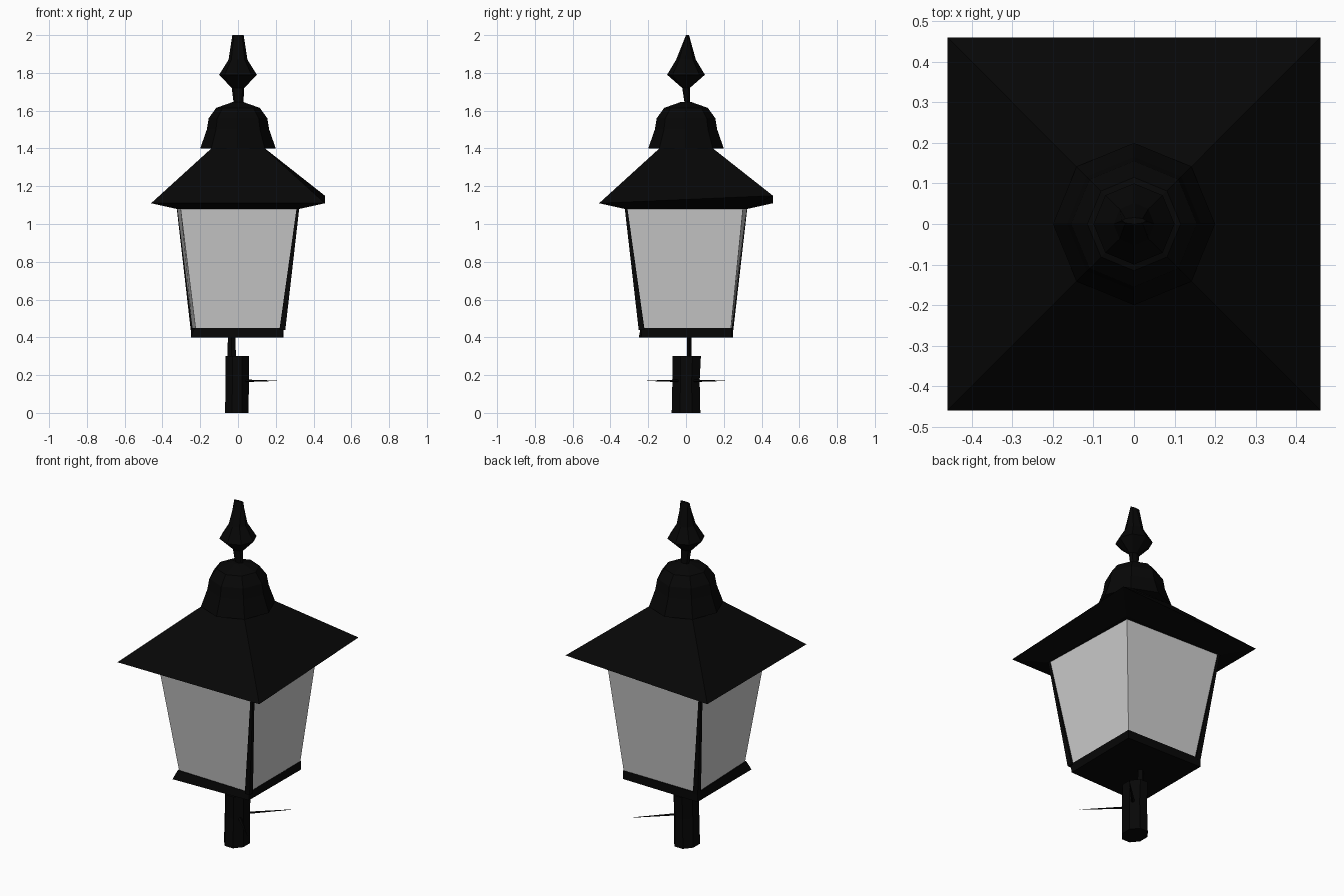
import bpy, bmesh
from math import cos, sin, pi, sqrt

if "Cube" in bpy.data.objects:
    bpy.data.objects.remove(bpy.data.objects["Cube"])

black = bpy.data.materials.new("black_iron")
black.diffuse_color = (0.002, 0.002, 0.002, 1)
black.use_nodes = True
black.node_tree.nodes["Principled BSDF"].inputs["Base Color"].default_value = black.diffuse_color
CORNERS = ((1, 1), (-1, 1), (-1, -1), (1, -1))


def skin(name, rings, caps=True, mat=black):
    """Skin a stack of equal-length point rings."""
    bm = bmesh.new()
    loops = [[bm.verts.new(p) for p in ring] for ring in rings]
    for a, b in zip(loops, loops[1:]):
        for i in range(len(a)):
            j = (i + 1) % len(a)
            bm.faces.new((a[i], a[j], b[j], b[i]))
    if caps:
        bm.faces.new(loops[0][::-1])
        bm.faces.new(loops[-1])
    me = bpy.data.meshes.new(name)
    bm.to_mesh(me)
    bm.free()
    if mat:
        me.materials.append(mat)
    ob = bpy.data.objects.new(name, me)
    bpy.context.collection.objects.link(ob)
    return ob


def loft(name, sides, rings, phase=0.0):
    """Rings given as (z, radius_x, radius_y, centre_x, centre_y)."""
    return skin(name, [[(cx + rx * cos(phase + 2 * pi * i / sides),
                         cy + ry * sin(phase + 2 * pi * i / sides), z)
                        for i in range(sides)] for z, rx, ry, cx, cy in rings])


def square(name, rings, **kw):
    """Square rings: (z, half width at each of the four corners)."""
    return skin(name, [[(sx * h, sy * h, z) for (sx, sy), h in zip(CORNERS, hs)]
                       for z, hs in rings], **kw)


# mounting post and thin stem under the lantern
loft("post", 8, [(0.0, 0.068, 0.082, -0.006, 0), (0.17, 0.066, 0.078, -0.004, 0),
                 (0.3, 0.066, 0.082, -0.004, 0.003)], pi / 8)
loft("stem", 4, [(0.2, 0.025, 0.012, -0.035, 0.015), (0.41, 0.02, 0.012, -0.033, 0.017)])

# clamp screws on the post
for side in (1, -1):
    screw = loft("clamp_screw", 4, [(0, 0.008, 0.012, 0, 0), (0.29, 0.001, 0.001, 0, 0)])
    screw.rotation_euler = (0, pi / 2, side * pi / 4)
    screw.location = (0, 0, 0.17)

# lantern floor, glass panes and slim corner bars
square("lantern_floor", [(0.4, (0.24, 0.25, 0.25, 0.235)), (0.45, (0.24, 0.25, 0.23, 0.24))])
square("glass_panes", [(0.45, (0.238, 0.242, 0.225, 0.238)),
                       (1.09, (0.302, 0.322, 0.305, 0.322))], caps=False, mat=None)
for s in (1, -1):
    loft("corner_bar", 4, [(0.44, 0.022, 0.022, s * 0.235, -s * 0.235),
                           (1.09, 0.01, 0.01, s * 0.318, -s * 0.318)], pi / 4)

# pyramid roof with shallow underside; one corner is lifted
square("roof", [(1.08, (0.325,) * 4), (1.11, (0.46,) * 4), (1.41, (0.13,) * 4)])
for v in bpy.data.objects["roof"].data.vertices:
    if v.co.x > 0.4 and v.co.y > 0.4:
        v.co.z = 1.15

# octagonal vent cap
loft("vent_cap", 8, [(z, r, r, 0, 0) for r, z in
                     ((0.2, 1.4), (0.165, 1.5), (0.155, 1.56), (0.115, 1.615), (0.03, 1.645))])

# finial
loft("finial", 8, [(1.63, 0.025, 0.014, 0.003, 0.008), (1.72, 0.033, 0.02, 0, 0),
                   (1.79, 0.1, 0.1, 0, 0), (1.87, 0.05, 0.052, 0, 0),
                   (2.0, 0.03, 0.008, 0, 0.008)])
